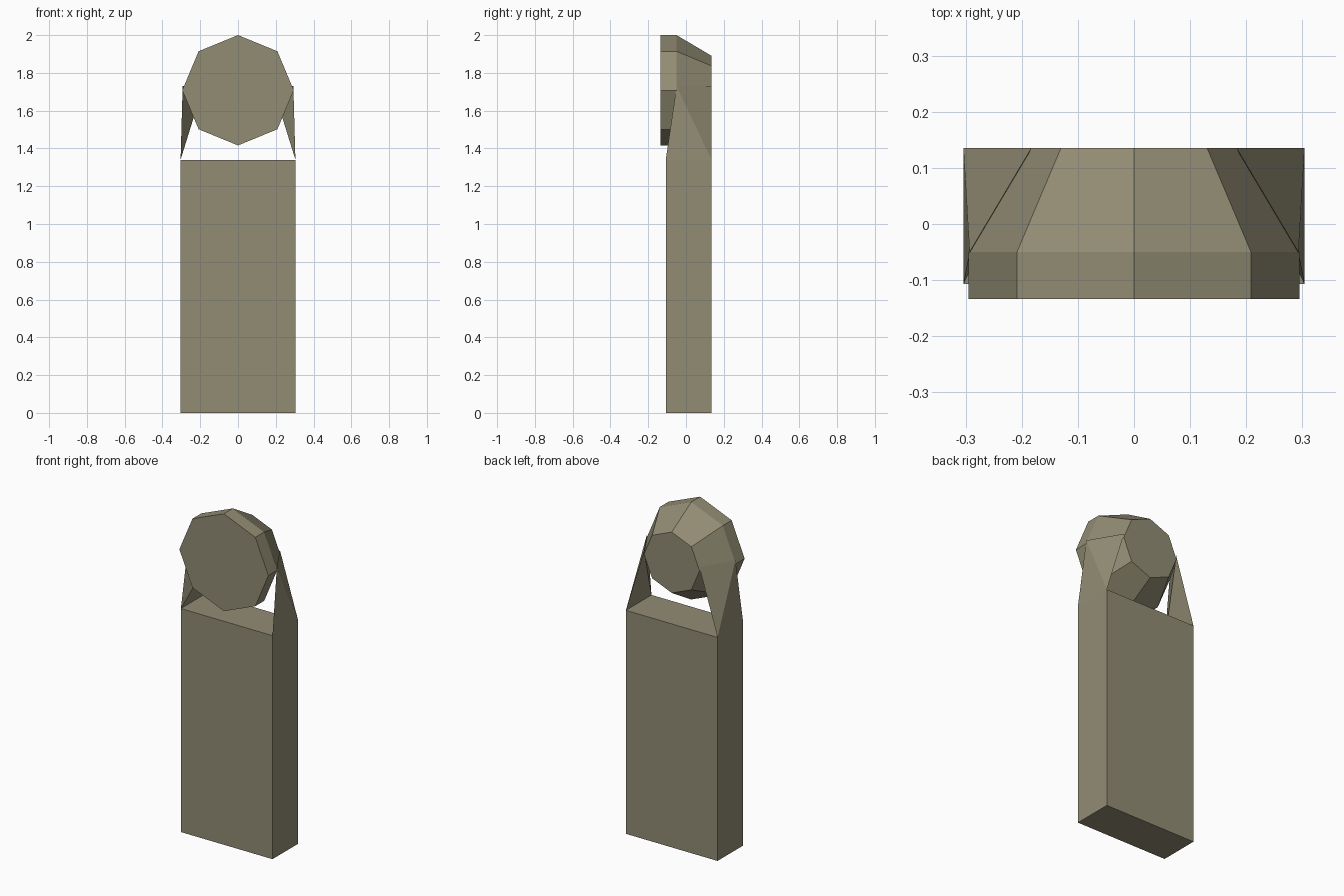
import bpy, bmesh, math

if "Cube" in bpy.data.objects:
    bpy.data.objects.remove(bpy.data.objects["Cube"])

mat = bpy.data.materials.new("olive stone")
mat.diffuse_color = (0.29, 0.265, 0.175, 1)
mat.use_nodes = True
mat.node_tree.nodes["Principled BSDF"].inputs["Base Color"].default_value = mat.diffuse_color


def make(name, bm):
    bmesh.ops.recalc_face_normals(bm, faces=bm.faces[:])
    me = bpy.data.meshes.new(name)
    bm.to_mesh(me)
    bm.free()
    me.materials.append(mat)
    ob = bpy.data.objects.new(name, me)
    bpy.context.collection.objects.link(ob)
    return ob


# Body: plain upright block
bm = bmesh.new()
bmesh.ops.create_cube(bm, size=1)
for v in bm.verts:
    v.co.x *= 0.608
    v.co.y = 0.014 + v.co.y * 0.242
    v.co.z = (v.co.z + 0.5) * 1.34
make("body", bm)

# Head: eight-sided disc with a tapering back
bm = bmesh.new()
rings = []
for y, r in ((-0.134, 1.0), (-0.05, 1.0), (0.135, 0.625)):
    rings.append([bm.verts.new((0.295 * r * math.sin(i * math.pi / 4), y,
                                1.708 + 0.292 * r * math.cos(i * math.pi / 4)))
                  for i in range(8)])
bm.faces.new(rings[0])
bm.faces.new(rings[2])
for a, b in zip(rings, rings[1:]):
    for i in range(8):
        j = (i + 1) % 8
        bm.faces.new((a[i], a[j], b[j], b[i]))
make("head", bm)

# Arms: four-faced wedges joining the body top to the head sides
for side, s in (("left", -1), ("right", 1)):
    bm = bmesh.new()
    a, b, c, d = [bm.verts.new((s * x, y, z)) for x, y, z in (
        (0.304, -0.107, 1.34), (0.304, 0.135, 1.34),
        (0.293, -0.05, 1.73), (0.183, 0.135, 1.73))]
    for f in ((a, b, c), (b, d, c), (a, d, b), (a, c, d)):
        bm.faces.new(f)
    make(side + "_arm", bm)
